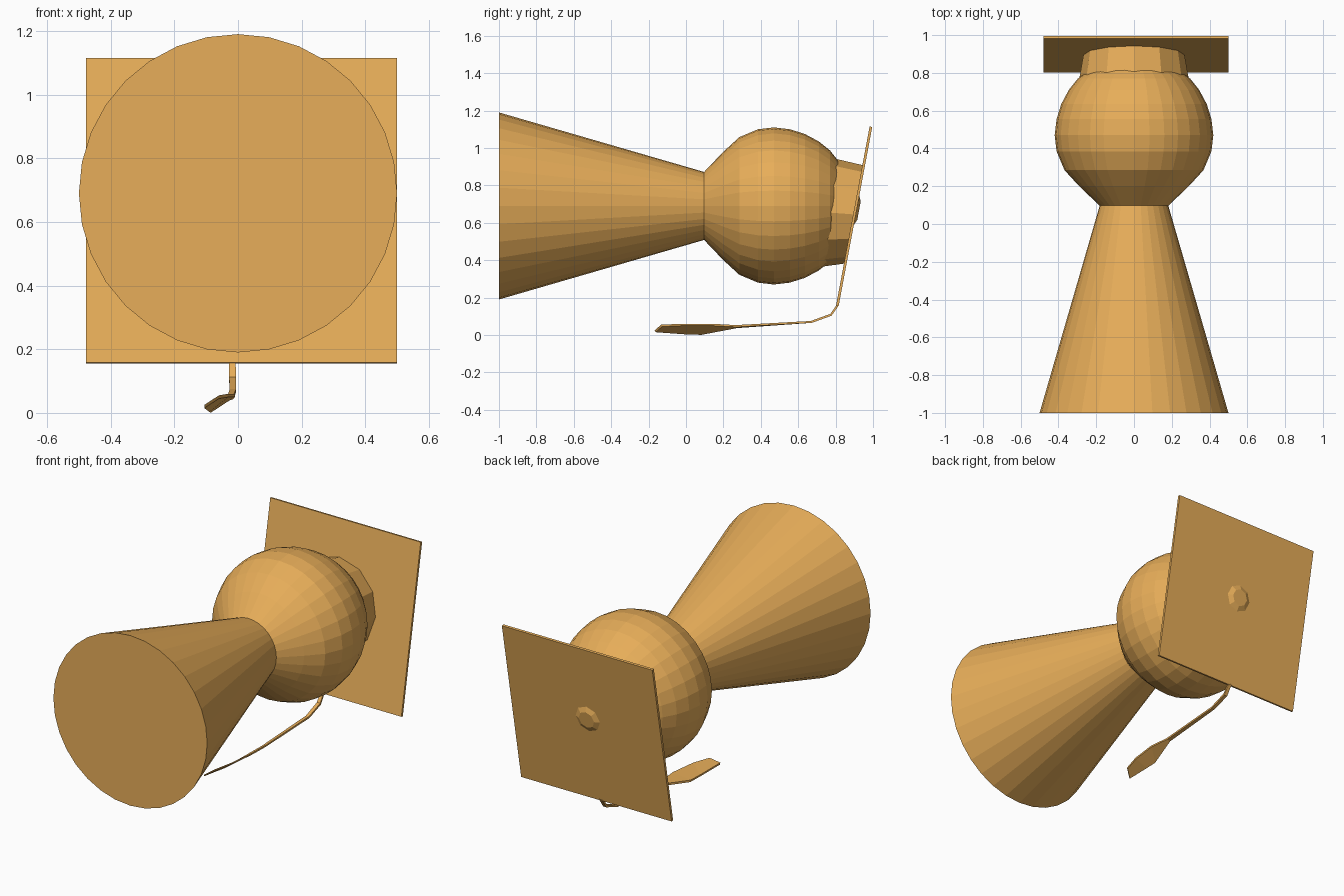
import bpy, math
from mathutils import Vector, Matrix

if "Cube" in bpy.data.objects:
    bpy.data.objects.remove(bpy.data.objects["Cube"])

mat = bpy.data.materials.new("orange")
mat.diffuse_color = (0.8, 0.42, 0.1, 1)
mat.use_nodes = True
mat.node_tree.nodes["Principled BSDF"].inputs["Base Color"].default_value = mat.diffuse_color


def make(name, verts, faces):
    mesh = bpy.data.meshes.new(name)
    mesh.from_pydata([tuple(v) for v in verts], [], faces)
    mesh.materials.append(mat)
    obj = bpy.data.objects.new(name, mesh)
    bpy.context.collection.objects.link(obj)
    return obj


def loft(name, rings, close=True):
    """Skin a list of equal-length vertex rings, optionally capping the ends."""
    n = len(rings[0])
    verts = [v for r in rings for v in r]
    faces = [(i * n + j, i * n + (j + 1) % n, (i + 1) * n + (j + 1) % n, (i + 1) * n + j)
             for i in range(len(rings) - 1) for j in range(n)]
    if close:
        faces += [tuple(reversed(range(n))), tuple(range(len(verts) - n, len(verts)))]
    return make(name, verts, faces)


def ring(y, r, n, z=0.69, tilt=0.0):
    """Circle around the y axis; tilt leans its top towards +y."""
    pts = []
    for i in range(n):
        a = -2 * math.pi * i / n
        h = r * math.cos(a)
        pts.append(Vector((r * math.sin(a), y + h * math.sin(tilt), z + h * math.cos(tilt))))
    return pts


# body: gown cone lying along y
loft("body", [ring(-1, 0.5, 32), ring(0.12, 0.175, 32)])

# head: ball
profile = [(0.095, 0.18), (0.2, 0.29), (0.285, 0.368), (0.385, 0.41), (0.47, 0.42),
           (0.555, 0.41), (0.635, 0.385), (0.71, 0.345), (0.77, 0.297),
           (0.82, 0.233), (0.86, 0.16), (0.885, 0.08)]
loft("head", [ring(y, r, 32) for y, r in profile])

# cap band, hollow, with a low crown poking through the board
TILT = math.atan2(0.18, 0.96)
loft("cap_band", [ring(0.737, 0.295, 12, 0.657, 0.09),
                  ring(0.894, 0.268, 12, 0.645, TILT)], close=False)
loft("cap_crown", [ring(0.88, 0.15, 8, 0.67, TILT), ring(0.925, 0.05, 8, 0.665, TILT)])

# mortar board
bpy.ops.mesh.primitive_cube_add(size=1)
board = bpy.context.object
board.name = "cap_board"
board.data.transform(Matrix.Translation((0.011, 0.899, 0.635))
                     @ Matrix.Rotation(-TILT, 4, 'X')
                     @ Matrix.Diagonal((0.978, 0.014, 0.974, 1)))
board.data.materials.append(mat)

# tassel: thin cord opening into a twisted flat blade (left edge, right edge)
edges = [((-0.028, 0.815, 0.165), (-0.008, 0.815, 0.165)),
         ((-0.028, 0.775, 0.108), (-0.006, 0.775, 0.108)),
         ((-0.026, 0.67, 0.07), (-0.006, 0.67, 0.07)),
         ((-0.035, 0.27, 0.042), (-0.015, 0.27, 0.048)),
         ((-0.085, 0.08, 0.006), (-0.01, 0.14, 0.055)),
         ((-0.09, 0.0, 0.008), (-0.03, -0.02, 0.055)),
         ((-0.106, -0.165, 0.02), (-0.06, -0.13, 0.05))]
up = Vector((0, -0.003, 0.005))
loft("tassel", [[Vector(a) - up, Vector(b) - up, Vector(b) + up, Vector(a) + up]
                for a, b in edges])
